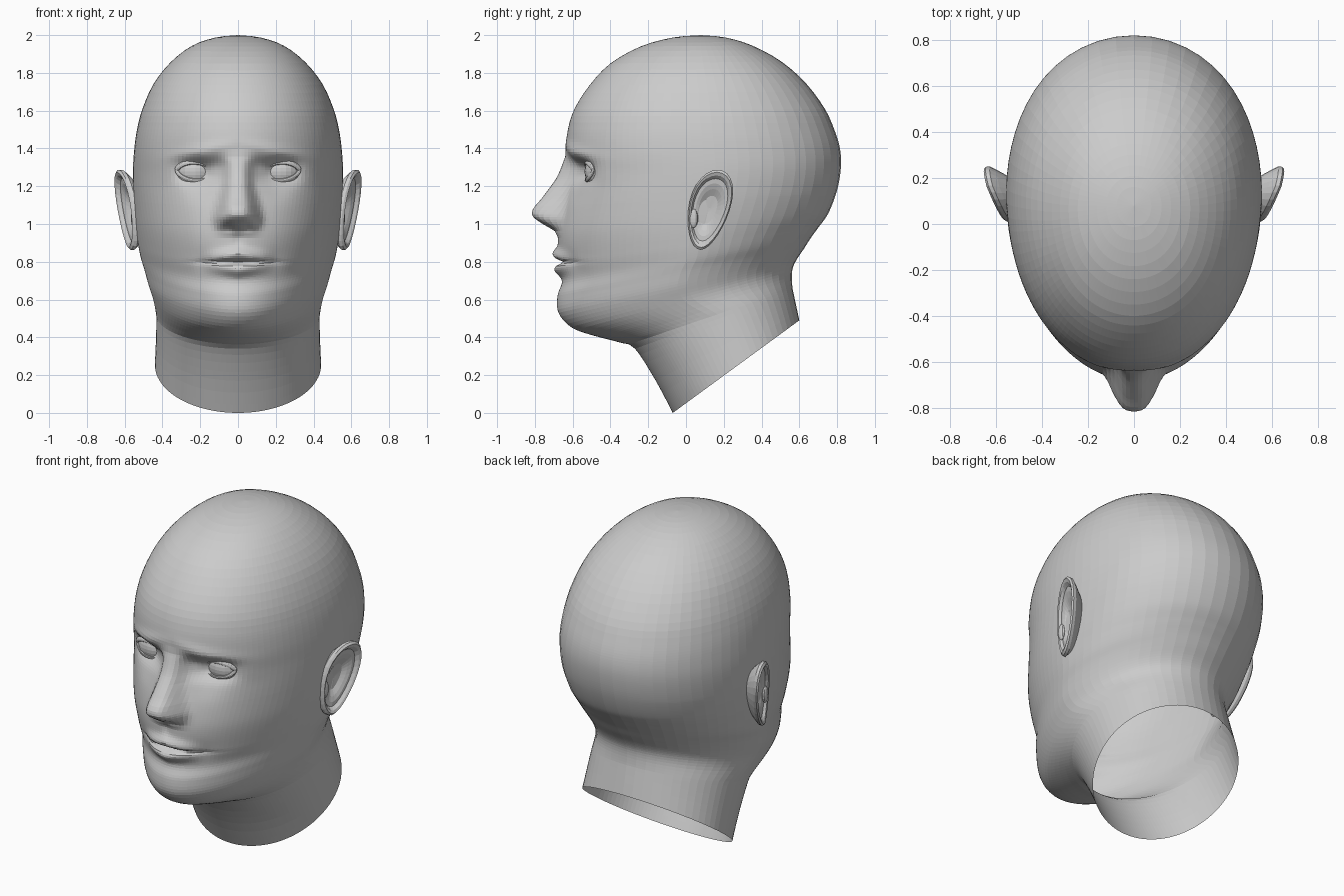
import bpy, bmesh, math
from mathutils import Vector

if "Cube" in bpy.data.objects:
    bpy.data.objects.remove(bpy.data.objects["Cube"])

skin = bpy.data.materials.new("plain grey")
skin.use_nodes = True
GREY = (0.6, 0.6, 0.6, 1)
skin.diffuse_color = GREY
skin.node_tree.nodes["Principled BSDF"].inputs["Base Color"].default_value = GREY


def bump(x, z, cx, cz, sx, sz, power=2):
    """Soft hill of height one."""
    return math.exp(-abs((x - cx) / sx) ** power - abs((z - cz) / sz) ** power)


def interp(points, z):
    """Eased lookup in an ascending list of (z, value)."""
    for (z0, a), (z1, b) in zip(points, points[1:]):
        if z0 <= z <= z1:
            return a + (b - a) * (z - z0) / (z1 - z0)
    return 0.0


def catmull(p, i, t):
    """Spline through rows of numbers."""
    a, b, c, d = (p[max(0, min(len(p) - 1, i + k))] for k in (-1, 0, 1, 2))
    return [0.5 * (2 * q + (r - o) * t + (2 * o - 5 * q + 4 * r - s) * t * t
                   + (3 * q - o - 3 * r + s) * t ** 3) for o, q, r, s in zip(a, b, c, d)]


def loft(bm, rings, closed):
    """Skin neighbouring rings of points."""
    rows = [[bm.verts.new(p) for p in ring] for ring in rings]
    for r0, r1 in zip(rows, rows[1:]):
        n = len(r0)
        for j in range(n if closed else n - 1):
            k = (j + 1) % n
            bm.faces.new((r0[j], r0[k], r1[k], r1[j]))
    return rows


def finish(bm, name):
    """Turn one side into a mirrored object."""
    bmesh.ops.remove_doubles(bm, verts=bm.verts, dist=0.0002)
    bmesh.ops.recalc_face_normals(bm, faces=bm.faces)
    mesh = bpy.data.meshes.new(name)
    bm.to_mesh(mesh)
    bm.free()
    mesh.materials.append(skin)
    obj = bpy.data.objects.new(name, mesh)
    bpy.context.collection.objects.link(obj)
    mirror = obj.modifiers.new("Mirror", "MIRROR")
    mirror.merge_threshold = 0.0005


# Head sections: front y, front z, back y, back z, half width, front pinch
SECTIONS = [
    (-.07, .00, .60, .49, .44, 0), (-.16, .17, .585, .56, .435, 0),
    (-.27, .34, .568, .64, .432, 0), (-.34, .37, .563, .67, .435, .06),
    (-.51, .415, .56, .72, .444, .15), (-.61, .455, .565, .765, .455, .2),
    (-.675, .53, .585, .81, .475, .23), (-.68, .62, .625, .87, .495, .22),
    (-.655, .70, .66, .925, .515, .19), (-.67, .80, .70, .98, .53, .15),
    (-.68, .95, .755, 1.06, .545, .1), (-.65, 1.12, .80, 1.18, .555, .05),
    (-.63, 1.25, .82, 1.30, .557, .02), (-.635, 1.38, .815, 1.40, .55, 0),
    (-.625, 1.5, .785, 1.5, .535, 0), (-.59, 1.61, .735, 1.61, .506, 0),
    (-.51, 1.735, .635, 1.745, .448, 0), (-.40, 1.85, .505, 1.86, .358, 0),
    (-.24, 1.94, .35, 1.945, .245, 0), (-.07, 1.987, .21, 1.987, .12, 0),
    (.08, 2.0, .08, 2.0, 0, 0)]
STEPS = [3, 4, 2, 3, 3, 4, 5, 6, 10, 13, 14, 10, 11, 7] + [3] * 6 + [1]

NOSE_HEIGHT = [(.93, 0), (.965, .02), (1.0, .085), (1.03, .135), (1.05, .152),
               (1.07, .155), (1.095, .145), (1.13, .12), (1.24, .058), (1.355, .005), (1.4, 0)]
NOSE_WIDTH = [(.93, .1), (1.03, .1), (1.1, .09), (1.2, .068), (1.4, .055)]
EYE = Vector((.226, -.437, 1.278))


def face_relief(x, y, z):
    """Shape the nose, lips, brow and eye sockets on the front."""
    if y > -.2:
        return y
    # cheeks, brow and sockets
    y += .018 * bump(x, z, .2, 1.19, .1, .07)
    y -= .012 * bump(x, z, .2, 1.425 - .2 * x, .17, .035)
    y += .02 * bump(x, z, .11, 1.31, .04, .05)
    socket = bump(x, z, .226, 1.276, .125, .062, 2.5)
    y += (-.499 + (x - .226) * .3 - y) * socket
    # nose and its wings
    w = interp(NOSE_WIDTH, z) or .06
    y -= interp(NOSE_HEIGHT, z) * math.exp(-(x / w) ** 3.5)
    y -= .014 * bump(x, z, .092, 1.03, .028, .04)
    y += .012 * bump(x, z, .05, .985, .025, .02)
    # lips, mouth line, corners and philtrum
    y -= .032 * bump(x, z, 0, .842 - .12 * x, .145, .032)
    y -= .034 * bump(x, z, 0, .755 + .12 * x, .13, .034)
    y += .036 * bump(x, z, 0, .798, .155, .012)
    y += .012 * bump(x, z, .19, .8, .05, .05)
    y += .008 * bump(x, z, 0, .92, .025, .04)
    return y


COLUMNS = 48
rings = []
for i, section in enumerate(SECTIONS):
    for s in range(STEPS[i]):
        fy, fz, by, bz, w, pinch = catmull(SECTIONS, i, s / STEPS[i])
        # the skull is a little squarer than an oval
        fullness = .075 * min(1, max(0, (fz - .6) / .5))
        ring = []
        for j in range(COLUMNS + 1):
            u = j / COLUMNS
            angle = math.pi * (.45 * u + .55 * u ** 3)
            c = math.cos(angle)
            t = .52 - c * (.52 if c > 0 else .48)
            scale = 1 - pinch * max(0, c) + fullness * c * c
            x = w * math.sin(angle) * scale if j < COLUMNS else 0
            y, z = fy + (by - fy) * t, fz + (bz - fz) * t
            ring.append((x, face_relief(x, y, z), z))
        rings.append(ring)
bm = bmesh.new()
loft(bm, rings, False)
finish(bm, "head_and_neck")

# Eyeballs
bm = bmesh.new()
bmesh.ops.create_uvsphere(bm, u_segments=24, v_segments=16, radius=.1)
for v in bm.verts:
    v.co = Vector((v.co.x * 1.1, v.co.y, v.co.z)) + EYE
finish(bm, "eyeballs")

# Eyelids: a thin tube along an almond outline over each eyeball
bm = bmesh.new()
rings = []
for j in range(33):
    a = 2 * math.pi * j / 32
    dx, dz = .09 * math.cos(a), .041 * math.sin(a) * abs(math.sin(a)) ** .3
    dz += .05 * dx
    depth = math.sqrt(max(.0005, .01 - (dx / 1.1) ** 2 - dz * dz))
    centre = EYE + Vector((dx, -depth + .003 + .2 * min(0, dx), dz))
    out = Vector((math.cos(a) * .5, 0, math.sin(a))).normalized()
    thick = .009 if math.sin(a) > 0 else .007
    rings.append([centre + out * thick * (1 + 1.5 * math.cos(b))
                  + Vector((0, thick * (math.sin(b) + .5 * math.cos(b)), 0))
                  for b in (k * math.pi / 4 for k in range(8))])
loft(bm, rings, True)
finish(bm, "eyelids")

# Ears: oval rings running from the back, over the rim, into the bowl
EAR = [(.5, -.11), (.66, -.08), (.88, -.04), (1, -.014), (1, .004), (.94, .014),
       (.86, .008), (.78, -.01), (.66, -.012), (.52, -.022), (.35, -.04), (.05, -.045)]
bm = bmesh.new()
rings = []
for r, lift in EAR:
    ring = []
    for j in range(28):
        a = 2 * math.pi * j / 28
        h = r * math.sin(a)
        forward = max(0, -math.cos(a)) * r
        y = .122 + r * .11 * math.cos(a) * (1 + .2 * math.sin(a)) + .045 * h
        z = 1.075 + .212 * h
        x = .567 + .25 * y + .1 * (z - 1.075) + lift - .02 * forward
        ring.append((x, y, z))
    rings.append(ring)
rows = loft(bm, rings, True)
bm.faces.new(rows[-1])
finish(bm, "ears")

# Small flap in front of each ear opening
bm = bmesh.new()
bmesh.ops.create_uvsphere(bm, u_segments=10, v_segments=8, radius=1)
for v in bm.verts:
    v.co = Vector((.553 + .014 * v.co.x, .04 + .024 * v.co.y, 1.03 + .05 * v.co.z))
finish(bm, "ear_flaps")
